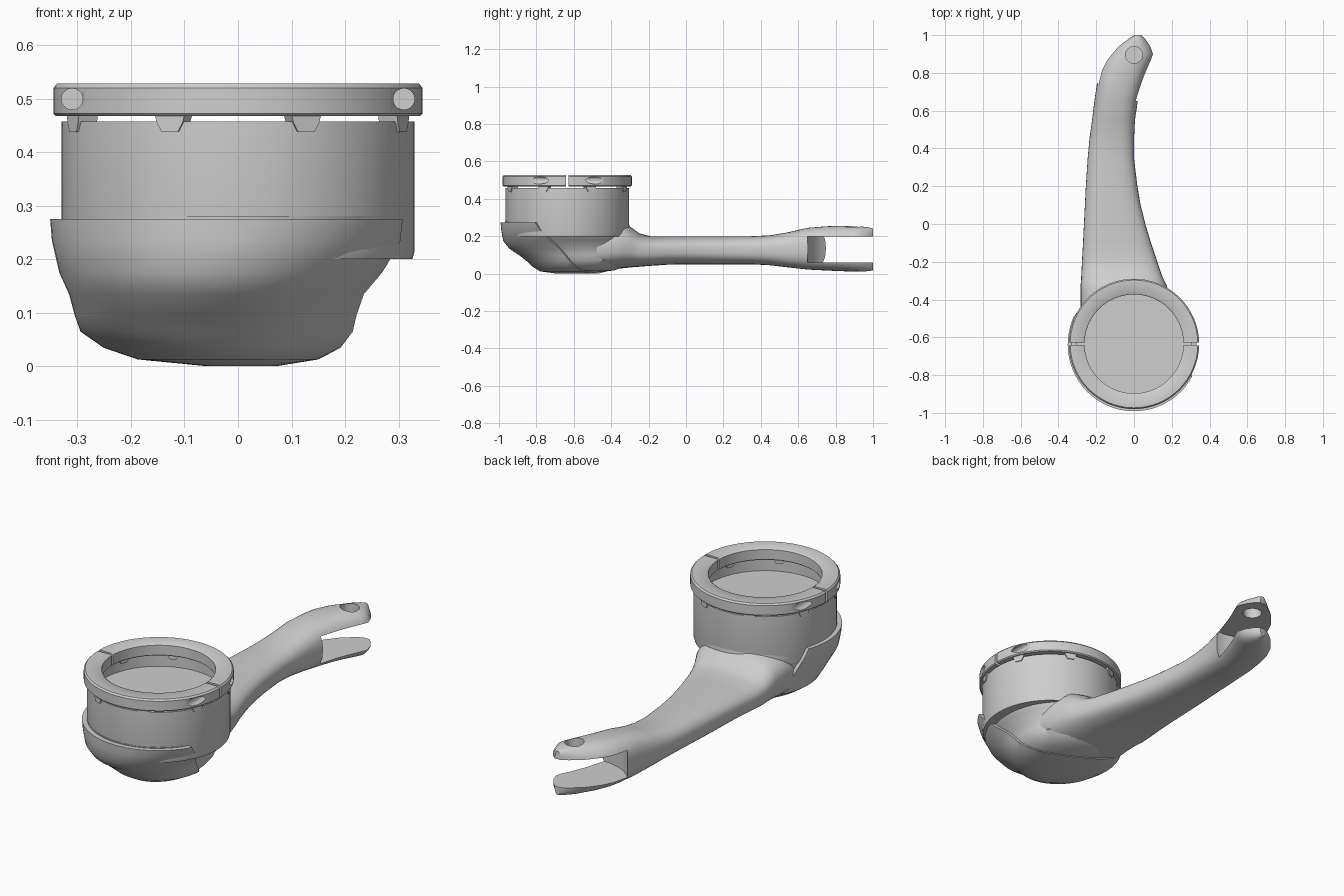
import bpy, bmesh, math
from mathutils import Vector

if "Cube" in bpy.data.objects:
    bpy.data.objects.remove(bpy.data.objects["Cube"])

grey = bpy.data.materials.new("light_grey")
grey.use_nodes = True
COLOUR = (0.62, 0.62, 0.62, 1)
grey.diffuse_color = COLOUR
grey.node_tree.nodes["Principled BSDF"].inputs["Base Color"].default_value = COLOUR

CY = -0.635          # cup axis
SIDES = 64


def loft(name, sections, cut=None):
    """Skin closed loops of points in order and cap both ends."""
    bm = bmesh.new()
    loops = [[bm.verts.new(p) for p in s] for s in sections]
    n = len(loops[0])
    for a, b in zip(loops, loops[1:]):
        for i in range(n):
            j = (i + 1) % n
            bm.faces.new((a[i], a[j], b[j], b[i]))
    bm.faces.new(loops[0][::-1])
    bm.faces.new(loops[-1])
    if cut:
        geom = bm.verts[:] + bm.edges[:] + bm.faces[:]
        bmesh.ops.bisect_plane(bm, geom=geom, plane_co=cut[0], plane_no=cut[1], clear_outer=True)
        bmesh.ops.holes_fill(bm, edges=[e for e in bm.edges if e.is_boundary])
    bmesh.ops.recalc_face_normals(bm, faces=bm.faces[:])
    mesh = bpy.data.meshes.new(name)
    bm.to_mesh(mesh)
    bm.free()
    mesh.materials.append(grey)
    ob = bpy.data.objects.new(name, mesh)
    bpy.context.collection.objects.link(ob)
    return ob


def circle(r, z, x=0, y=CY, n=SIDES):
    return [(x + r * math.cos(t), y + r * math.sin(t), z)
            for t in (math.tau * i / n for i in range(n))]


def spow(v, p):
    return math.copysign(abs(v) ** p, v)


def activate(ob):
    bpy.ops.object.select_all(action='DESELECT')
    ob.select_set(True)
    bpy.context.view_layer.objects.active = ob


def smooth(ob, angle=35):
    activate(ob)
    bpy.ops.object.shade_smooth_by_angle(angle=math.radians(angle))


def subtract(ob, cutter):
    activate(ob)
    mod = ob.modifiers.new("cut", 'BOOLEAN')
    mod.operation, mod.solver, mod.object = 'DIFFERENCE', 'EXACT', cutter
    bpy.ops.object.modifier_apply(modifier=mod.name)
    bpy.data.objects.remove(cutter)


# Curved arm: y, left edge, right edge, bottom, top
ARM = [
    (-0.62, -0.25, 0.19, 0.015, 0.24), (-0.45, -0.283, 0.20, 0.018, 0.27),
    (-0.33, -0.283, 0.175, 0.03, 0.27), (-0.29, -0.28, 0.155, 0.034, 0.245),
    (-0.25, -0.278, 0.14, 0.037, 0.215), (-0.19, -0.275, 0.12, 0.042, 0.2),
    (-0.1, -0.27, 0.09, 0.048, 0.2), (0, -0.265, 0.06, 0.05, 0.2),
    (0.1, -0.26, 0.035, 0.05, 0.2), (0.2, -0.255, 0.018, 0.05, 0.2),
    (0.35, -0.245, 0, 0.05, 0.2), (0.45, -0.236, 0, 0.045, 0.205),
    (0.55, -0.222, 0.005, 0.033, 0.222), (0.65, -0.21, 0.02, 0.022, 0.245),
    (0.75, -0.195, 0.05, 0.017, 0.253), (0.81, -0.18, 0.073, 0.014, 0.256),
    (0.87, -0.15, 0.1, 0.012, 0.256), (0.9, -0.125, 0.11, 0.011, 0.255),
    (0.94, -0.09, 0.095, 0.011, 0.252), (0.98, -0.035, 0.065, 0.014, 0.247),
    (1.0, 0.0, 0.04, 0.018, 0.24)]


def arm_section(y, xl, xr, zb, zt, n=40):
    pts = []
    for i in range(n):
        t = math.tau * i / n
        pts.append(((xl + xr) / 2 + (xr - xl) / 2 * spow(math.cos(t), 0.75), y,
                    (zb + zt) / 2 + (zt - zb) / 2 * spow(math.sin(t), 0.75)))
    return pts


arm = loft("arm", [arm_section(*s) for s in ARM])
# Fork slot with a round end, and the pin hole in the upper prong
subtract(arm, loft("slot_cutter", [circle(0.245, z, 0, 0.895) for z in (0.06, 0.2)]))
subtract(arm, loft("pin_cutter", [circle(0.045, z, 0, 0.895, 24) for z in (0.13, 0.4)]))
smooth(arm, 40)

# Open cup with a recessed floor
cup = loft("cup", [circle(r, z) for r, z in
                   ((0.326, 0.2), (0.33, 0.215), (0.33, 0.457), (0.305, 0.457), (0.305, 0.395))])
smooth(cup)

# Rounded bowl below the cup: height, left, right, front, back
BOWL = [
    (0.28, -0.328, 0.328, -0.968, -0.307), (0.24, -0.325, 0.312, -0.965, -0.3),
    (0.18, -0.312, 0.262, -0.955, -0.3), (0.14, -0.295, 0.225, -0.925, -0.3),
    (0.1, -0.285, 0.212, -0.87, -0.3), (0.07, -0.275, 0.205, -0.835, -0.3),
    (0.04, -0.235, 0.18, -0.805, -0.33), (0.018, -0.175, 0.14, -0.77, -0.38),
    (0.006, -0.06, 0.07, -0.69, -0.48)]


def bowl_section(z, xl, xr, yf, yb, grow=1.0):
    cx, cy = (xl + xr) / 2, (yf + yb) / 2
    rx, ry = (xr - xl) / 2, (yb - yf) / 2
    pts = []
    for i in range(SIDES):
        t = math.tau * i / SIDES
        x, y = cx + rx * math.cos(t), cy + ry * math.sin(t)
        pts.append((x * grow, CY + (y - CY) * grow, z - (grow - 1) * 0.08))
    return pts


smooth(loft("bowl", [bowl_section(*s) for s in BOWL]))

# Front cover wraps the bowl and ends on a slanted seam
cover = loft("front_cover", [bowl_section(*s, grow=1.07) for s in BOWL],
             cut=(Vector((0, -0.475, 0)), Vector((0.46, 1, 0.7))))
smooth(cover)

# Clamp ring in two halves, with screw holes beside the gaps
RING = [(0.262, 0.472), (0.268, 0.467), (0.34, 0.467), (0.345, 0.472),
        (0.345, 0.52), (0.338, 0.528), (0.27, 0.528), (0.262, 0.522)]
GAP = 0.022
for name, start in (("back_clamp", 0), ("front_clamp", math.pi)):
    arcs = []
    for i in range(33):
        t = start + GAP + (math.pi - 2 * GAP) * i / 32
        arcs.append([(r * math.cos(t), CY + r * math.sin(t), z) for r, z in RING])
    half = loft(name, arcs)
    side = 1 if start == 0 else -1
    for x in (-0.31, 0.31):
        drill = [[(px, CY + side * d, pz) for px, pz, _ in circle(0.02, 0, x, 0.499, 20)]
                 for d in (0.06, 0.4)]
        subtract(half, loft("screw_cutter", drill))
    smooth(half, 40)

# Small clips joining the ring to the cup
for k in range(8):
    t = math.radians(22.5 + 45 * k)
    out, along = Vector((math.cos(t), math.sin(t), 0)), Vector((-math.sin(t), math.cos(t), 0))
    base = Vector((0, CY, 0))
    secs = []
    for z, w in ((0.437, 0.016), (0.455, 0.026), (0.47, 0.03)):
        secs.append([base + out * r + along * s + Vector((0, 0, z))
                     for r, s in ((0.296, -w), (0.334, -w), (0.334, w), (0.296, w))])
    loft("clip_%d" % (k + 1), secs)
